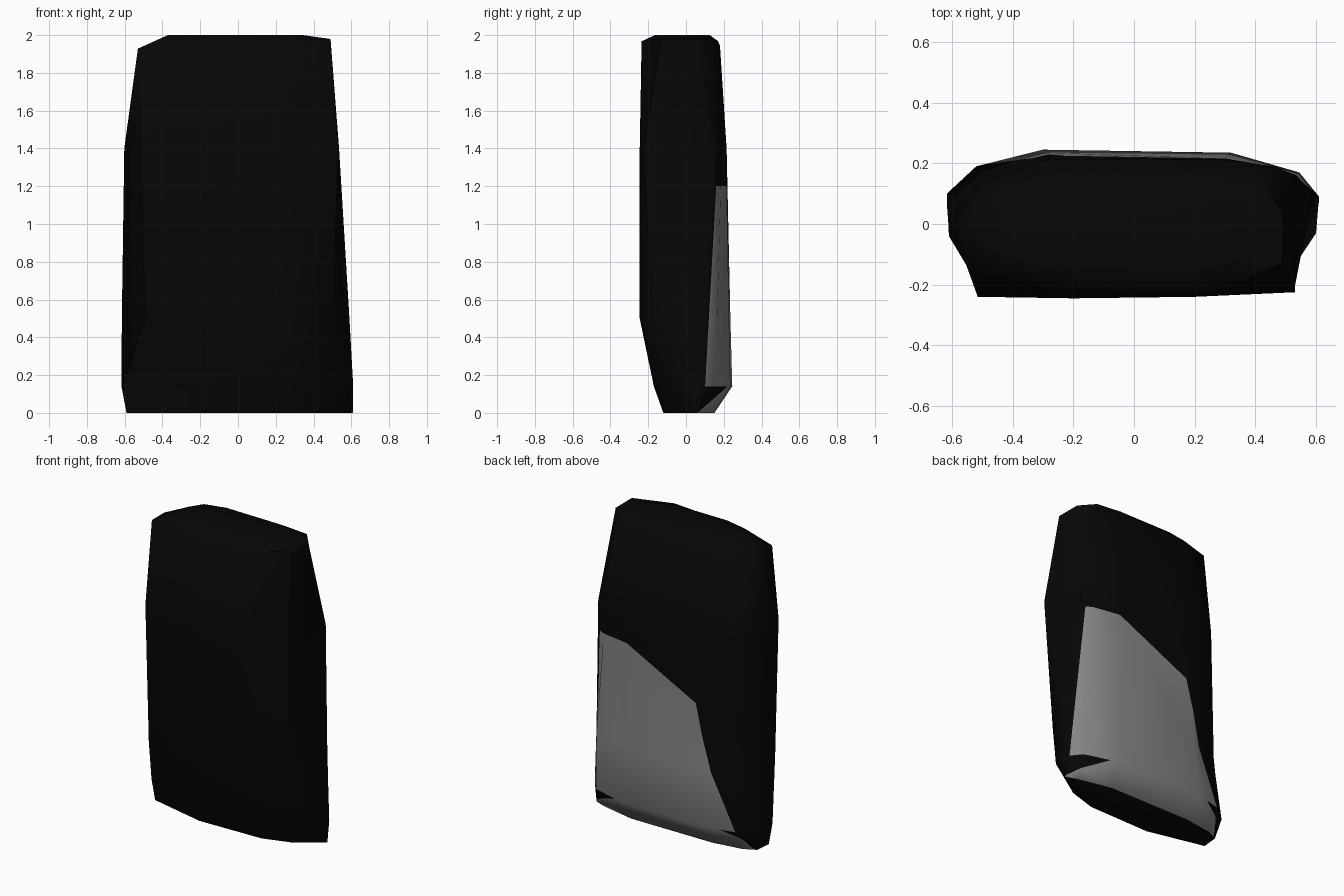
import bpy, bmesh
from mathutils import Vector

cube = bpy.data.objects.get("Cube")
if cube:
    bpy.data.objects.remove(cube, do_unlink=True)


def make_material(name, value):
    mat = bpy.data.materials.new(name)
    mat.use_nodes = True
    colour = (value, value, value, 1)
    mat.diffuse_color = colour
    bsdf = next(n for n in mat.node_tree.nodes if n.type == 'BSDF_PRINCIPLED')
    bsdf.inputs["Base Color"].default_value = colour
    return mat


# Cross-sections of the slab, anticlockwise from the front right corner
LOW, MID, HIGH, TOP = .14, .5, 1.4, 1.955
FOOT = [(-.59, -.03), (-.2, -.12), (.25, -.11), (.445, -.05), (.61, .07),
        (.53, .1), (.3, .15), (-.3, .15), (-.5, .12), (-.58, .08)]
HEEL = [(-.61, -.04), (-.2, -.17), (.27, -.16), (.6, -.03), (.61, .09),
        (.545, .17), (.32, .235), (-.3, .245), (-.52, .19), (-.617, .1)]
BELLY = [(-.49, -.24), (-.2, -.245), (.2, -.24), (.5, -.18), (.59, .1),
         (.545, .165), (.31, .228), (-.28, .235), (-.5, .165), (-.615, .03)]
CHEST = [(-.515, -.24), (-.2, -.245), (.2, -.24), (.53, -.225), (.535, .16),
         (.46, .19), (.3, .212), (-.28, .215), (-.5, .14), (-.602, 0)]
BROW = [(-.53, -.15), (-.27, -.23), (.25, -.235), (.49, -.13), (.49, .04),
        (.41, .14), (.25, .17), (-.25, .18), (-.45, .13), (-.53, -.02)]

# Slab body lofted through the sections, with a sloping brow and a flat crown
bm = bmesh.new()
rings = []
for z, section in ((0, FOOT), (LOW, HEEL), (MID, BELLY), (HIGH, CHEST)):
    rings.append([bm.verts.new((x, y, z)) for x, y in section])
rings.append([bm.verts.new((x, y, TOP + .05 * x)) for x, y in BROW])
rings.append([bm.verts.new((.7 * x, .7 * y, 2)) for x, y in BROW])
count = len(FOOT)
for lower, upper in zip(rings, rings[1:]):
    for i in range(count):
        j = (i + 1) % count
        bm.faces.new((lower[i], lower[j], upper[j], upper[i]))
bm.faces.new(rings[0][::-1])
bm.faces.new(rings[-1])


def plane(p, q, along):
    """Plane through two points and an axis, facing into the panel."""
    p, q = Vector(p), Vector(q)
    n = (q - p).cross(Vector(along))
    inside = Vector((.3, 1, .5)) - p
    return p, (n if n.dot(inside) > 0 else -n).normalized()


X, Y = (1, 0, 0), (0, 1, 0)
side = plane((0, .1, .12), (0, .16, 1.2), X)
notch = plane((0, .06, 0), (0, .22, LOW), X)
upper_edge = plane((0, 0, 1.2), (1, 0, 1.2), Y)
slope = plane((.29, 0, 1.2), (-.23, 0, .94), Y)
steep = plane((-.23, 0, .94), (-.337, 0, MID), Y)
flare = plane((-.337, 0, MID), (-.5, 0, LOW), Y)
BANDS = [(0, LOW, (notch, flare)),
         (LOW, MID, (side, flare)),
         (MID, HIGH, (upper_edge, side, slope, steep))]


def band_faces(z0, z1):
    return [f for f in bm.faces
            if z0 < f.calc_center_median().z < z1
            and f.calc_center_median().y > 0 and abs(f.normal.z) < .9]


# Grey back panel cut into the body
bm.normal_update()
for z0, z1, planes in BANDS:
    for co, no in planes:
        faces = band_faces(z0, z1)
        geom = list({e for f in faces for e in f.edges}) + faces
        geom += list({v for f in faces for v in f.verts})
        bmesh.ops.bisect_plane(bm, geom=geom, dist=.0001,
                               plane_co=co, plane_no=no)
        bm.normal_update()
for z0, z1, planes in BANDS:
    for f in band_faces(z0, z1):
        centre = f.calc_center_median()
        if all((centre - co).dot(no) > 0 for co, no in planes):
            f.material_index = 1

mesh = bpy.data.meshes.new("slab_body")
bm.to_mesh(mesh)
bm.free()
mesh.materials.append(make_material("black", .002))
mesh.materials.append(make_material("grey", .235))
body = bpy.data.objects.new("slab_body", mesh)
bpy.context.collection.objects.link(body)

# Soft shading across the shallow bends
bpy.ops.object.select_all(action='DESELECT')
body.select_set(True)
bpy.context.view_layer.objects.active = body
bpy.ops.object.shade_smooth_by_angle(angle=1.1)
